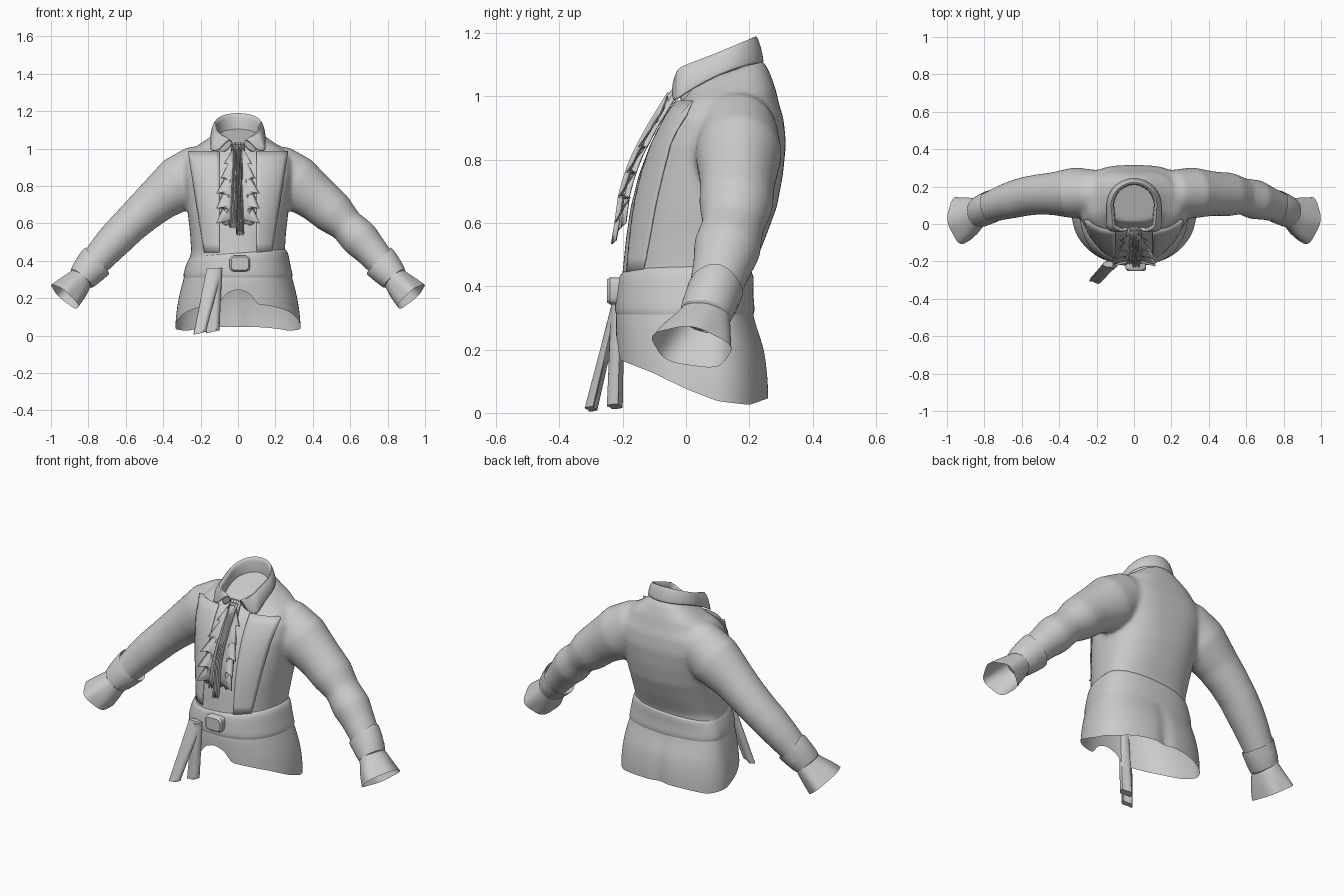
import bpy, bmesh, math
from mathutils import Vector

if "Cube" in bpy.data.objects:
    bpy.data.objects.remove(bpy.data.objects["Cube"])

cloth = bpy.data.materials.new("grey_cloth")
cloth.diffuse_color = (0.6, 0.6, 0.6, 1)
cloth.use_nodes = True
cloth.node_tree.nodes["Principled BSDF"].inputs["Base Color"].default_value = cloth.diffuse_color

def loft(name, rows, closed=True, subdiv=1, caps=False, thick=0):
    """Skin a list of equally long point rows."""
    bm = bmesh.new()
    vs = [[bm.verts.new(p) for p in r] for r in rows]
    n = len(rows[0])
    for a, b in zip(vs, vs[1:]):
        for i in range(n if closed else n - 1):
            j = (i + 1) % n
            bm.faces.new((a[i], a[j], b[j], b[i]))
    if caps:
        bm.faces.new(vs[0])
        bm.faces.new(vs[-1])
    bmesh.ops.recalc_face_normals(bm, faces=bm.faces)
    me = bpy.data.meshes.new(name)
    bm.to_mesh(me)
    bm.free()
    me.materials.append(cloth)
    ob = bpy.data.objects.new(name, me)
    bpy.context.collection.objects.link(ob)
    if thick:
        m = ob.modifiers.new("thickness", 'SOLIDIFY')
        m.thickness, m.offset = thick, 0
    if subdiv:
        ob.modifiers.new("smooth", 'SUBSURF').levels = subdiv
        ob.modifiers["smooth"].render_levels = subdiv
    bpy.ops.object.select_all(action='DESELECT')
    ob.select_set(True)
    bpy.context.view_layer.objects.active = ob
    bpy.ops.object.shade_smooth_by_angle(angle=math.radians(40))
    return ob

def lerp_table(tab, t):
    if t <= tab[0][0]:
        return tab[0][1:]
    for a, b in zip(tab, tab[1:]):
        if t <= b[0]:
            k = (t - a[0]) / (b[0] - a[0])
            return [p + (q - p) * k for p, q in zip(a[1:], b[1:])]
    return tab[-1][1:]

# Torso profile: height, half width, front y, back y, squareness of the back
BODY = [(0.02, .335, -.205, .262, 2.3), (.1, .333, -.215, .262, 2.3), (.2, .318, -.22, .25, 2.3),
        (.3, .293, -.222, .215, 2.3), (.38, .268, -.21, .2, 2.3), (.45, .25, -.2, .208, 2.3),
        (.55, .257, -.19, .25, 2.4), (.65, .268, -.175, .287, 2.5), (.75, .278, -.15, .306, 2.7),
        (.85, .29, -.112, .316, 3), (.93, .285, -.07, .308, 3), (1.0, .24, -.02, .283, 2.7),
        (1.04, .175, .0, .262, 2.4), (1.07, .13, .005, .242, 2.3)]
YC, N = 0.08, 2.3

def body_point(z, a, grow=0):
    rx, yf, yb, nb = lerp_table(BODY, z)
    c, s = math.cos(a), math.sin(a)
    e = 2 / (nb if s > 0 else N)
    x = (rx + grow) * math.copysign(abs(c) ** e, c)
    r = (yb - YC if s > 0 else YC - yf) + grow
    y = YC + r * math.copysign(abs(s) ** e, s)
    if z > .96:                       # neck opening leans forward
        z += min(1, (z - .96) / .1) * .36 * (y - .12)
    return Vector((x, y, z))

def front_y(x, z):
    rx, yf = lerp_table(BODY, z)[:2]
    q = min(abs(x) / rx, .96)
    return YC - (YC - yf) * (1 - q ** N) ** (1 / N)

SEG = 72
ANG = [2 * math.pi * i / SEG for i in range(SEG)]
HEM = [(-.23, .175), (-.2, .165), (-.1, .125), (0, .075), (.1, .037), (.2, .025), (.27, .05)]

# Skirt with a curved hem, open at the front centre
rows = []
for k in range(8):
    row = []
    for a in ANG:
        p = body_point(.1, a)
        h = lerp_table(HEM, p.y)[0]
        if p.y < 0 and abs(p.x) < .1:
            h = .25 - .35 * abs(p.x)
        z = h + (.39 - h) * k / 7
        q = body_point(z, a)
        if q.y > 0:                   # crease down the back of the skirt
            q.y -= .02 * math.exp(-(q.x / .03) ** 2) * (1 - k / 7)
        row.append(q)
    rows.append(row)
loft("skirt", rows)

# Upper body, closed at the neck; the sleeves are fused to it below
body = loft("upper_body", [[body_point(z, a) for a in ANG] for z in
            (.37, .4, .45, .5, .55, .6, .65, .7, .75, .8, .85, .89, .93, .97, 1.0, 1.02, 1.04, 1.072)],
            subdiv=0, caps=True)

# Sash wrapped around the waist
sash = [(.31, .0), (.325, .008), (.37, .01), (.41, .011), (.435, .008), (.445, -.004)]
loft("waist_sash", [[body_point(z, a, g) + Vector((0, 0, .02 * math.cos(a) * (z > .4)))
                     for a in ANG] for z, g in sash])

# Buckle: rounded plate on the sash
def rounded(cx, cz, rx, rz, y):
    return [(cx + rx * math.copysign(abs(math.cos(a)) ** .45, math.cos(a)), y,
             cz + rz * math.copysign(abs(math.sin(a)) ** .45, math.sin(a))) for a in ANG[::3]]
loft("buckle", [rounded(.01, .385, .055, .043, -.2), rounded(.01, .385, .055, .043, -.24),
                rounded(.01, .385, .046, .035, -.25)], subdiv=0, caps=True)

# Sleeves: centre x, y, z, depth radius, section radius
SLEEVE = [(.1, .165, .93, .09, .1), (.21, .165, .885, .125, .137), (.31, .166, .815, .137, .15),
          (.37, .164, .77, .127, .135), (.43, .162, .725, .115, .12), (.51, .158, .655, .108, .108),
          (.58, .148, .59, .105, .1), (.65, .13, .52, .1, .097), (.71, .112, .455, .092, .09),
          (.77, .09, .385, .083, .08), (.85, .055, .29, .075, .065)]
CUFF = [(.80, .085, .345, .08, .074), (.745, .1, .41, .088, .102), (.79, .082, .36, .086, .092),
        (.845, .055, .295, .084, .077), (.84, .06, .30, .06, .055)]
FRILL = [(.825, .065, .32, .075, .062), (.857, .05, .28, .092, .075), (.885, .033, .25, .11, .085),
         (.924, .018, .208, .126, .094)]

def tube(name, path, s, bulge=None, frill=0, flare=None, axis=None, **kw):
    out, n = [], 32
    for k, (x, y, z, ry, rn) in enumerate(path):
        a, b = Vector(path[max(k - 1, 0)][:3]), Vector(path[min(k + 1, len(path) - 1)][:3])
        t = axis or (b - a).normalized()
        nrm = Vector((-t.z, 0, t.x)).normalized()
        bi = t.cross(nrm)
        f = bulge[k] if bulge else 1
        ring = []
        for i in range(n):
            u = 2 * math.pi * i / n
            w = 1 + frill * k / len(path) * math.cos(5 * u)
            p = Vector((x, y, z)) + (nrm * rn * math.cos(u) + bi * ry * math.sin(u)) * f * w
            if flare and k == flare:  # pointed outer edge of the cuff
                p -= t * .035 * max(0, math.cos(u)) ** 3
            ring.append((p.x * s, p.y, p.z))
        out.append(ring)
    return loft(name, out, **kw)

ARM = Vector((.64, -.18, -.74)).normalized()
sleeves = []
for s, side in ((1, "left"), (-1, "right")):
    puff = (1, 1, 1, 1.0, 1.03, 1.08, .93, 1.07, 1.0, 1, 1) if s > 0 else None
    sleeves.append(tube(side + "_sleeve", SLEEVE, s, puff, subdiv=0, caps=True))
    tube(side + "_cuff", CUFF, s, flare=1, axis=ARM)
    tube(side + "_wrist_frill", FRILL, s, frill=.07, axis=ARM)

# Fuse body and sleeves into one smooth coat, then reopen waist and wrists
bpy.ops.object.select_all(action='DESELECT')
for ob in [body] + sleeves:
    ob.select_set(True)
bpy.context.view_layer.objects.active = body
bpy.ops.object.join()
body.name = "coat_body_and_sleeves"
fuse = body.modifiers.new("fuse", 'REMESH')
fuse.mode, fuse.voxel_size = 'VOXEL', .011
blend = body.modifiers.new("blend", 'SMOOTH')
blend.factor, blend.iterations = .5, 14
for m in ("fuse", "blend"):
    bpy.ops.object.modifier_apply(modifier=m)
bm = bmesh.new()
bm.from_mesh(body.data)
def is_opening(f):
    c, n = f.calc_center_median(), f.normal
    out = Vector((ARM.x * math.copysign(1, c.x), ARM.y, ARM.z))
    return (c.z < .4 and abs(c.x) < .3 and n.z < -.6) or (abs(c.x) > .8 and n.dot(out) > .7)
bmesh.ops.delete(bm, geom=[f for f in bm.faces if is_opening(f)], context='FACES')
bm.to_mesh(body.data)
bm.free()
body.data.materials.clear()
body.data.materials.append(cloth)
bpy.ops.object.shade_smooth()

# Folded collar: horseshoe with stand, fold and falling edge, ending in front wings
def collar_column(t):
    g = math.copysign(1, t)
    if abs(t) > .999:
        return [(g * .02, -.018, 1.02), (g * .03, -.03, 1.045), (g * .045, -.042, 1.045),
                (g * .075, -.046, 1.015), (g * .11, -.042, .983)]
    a = min(abs(t) / .6, 1) * math.pi / 2
    run = max(0, abs(t) - .6) / .33 * .13     # straight sides towards the front
    c, s = math.cos(a), math.sin(a) * g
    y = .1 + .145 * c - run
    u = (.245 - y) / .275
    top, low = 1.195 - .1 * u, 1.105 - .04 * u - .08 * u * u
    narrow = 1 - run * .9
    return [(.108 * s * narrow, .1 + .11 * c - run * .9, low - .03),
            (.112 * s * narrow, .1 + .115 * c - run * .95, top - .012),
            (.122 * s * narrow, .1 + .122 * c - run, top),
            (.138 * s, .1 + .134 * c - run, (top + low) / 2 + .01), (.147 * s, y, low)]
loft("collar", [collar_column(i / 14) for i in range(-14, 15)], closed=False, thick=.006)

# Waistcoat lapels: thin panels with upper corners standing off the chest
for s, side in ((1, "left"), (-1, "right")):
    rows = []
    for j in range(13):
        v = j / 12
        z = .445 + .54 * v
        x0, x1 = .1, .18 + .088 * v
        row = []
        for i in range(9):
            x = x0 + (x1 - x0) * i / 8
            lift = .002 + .018 * v * v * (.3 + .7 * i / 8)
            row.append((s * x, front_y(x, z) - lift, z))
        rows.append(row)
    loft(side + "_lapel", rows, closed=False, subdiv=0, thick=.004)

# Neck cloth: pleated centre strips and zigzag ruffles on both sides
def jabot_y(z):
    return lerp_table([(.53, -.212), (.6, -.198), (.7, -.185), (.8, -.152), (.9, -.1),
                       (1.03, -.02)], z)[0]
def strip(name, x1, w0, w1, z0, z1, lift):
    rows = []
    for j in range(11):
        v = j / 10
        z, cx, w = z0 + (z1 - z0) * v, x1 * v, w0 + (w1 - w0) * v
        rows.append([(cx + w * (i / 4 - 1), jabot_y(z) - lift - (.014 if i % 2 else 0),
                      z - (.012 if i % 2 and j == 10 else 0)) for i in range(9)])
    loft(name, rows, closed=False, subdiv=0, thick=.004)
strip("neck_cloth_back", 0, .03, .085, 1.03, .6, -.008)
strip("neck_cloth_middle", -.015, .022, .032, 1.02, .585, .004)
strip("neck_cloth_front", .012, .014, .02, 1.01, .545, .012)
for s, side in ((1, "left"), (-1, "right")):
    rows = []
    for j in range(10):
        v = j / 9
        z = .98 - .36 * v
        fold = 1 if j % 2 else -1
        out = .045 + .055 * min(1, v * 1.8) + .016 * fold
        rows.append([(s * (.025 + (out - .025) * u),
                      jabot_y(z) - .008 - .022 * u * fold * min(1, v * 3),
                      z - .02 * u * fold) for u in (0, .35, .7, 1)])
    loft(side + "_ruffle", rows, closed=False, subdiv=0, thick=.004)

# Hanging sash tails, wavy in section
def tail(name, top, bottom, w0, w1, d):
    rows = []
    for j in range(9):
        v = j / 8
        c = Vector(top).lerp(Vector(bottom), v)
        w = w0 + (w1 - w0) * v
        rows.append([c + Vector((w * math.cos(a), d * math.sin(a) + .006 * v * math.cos(3 * a),
                                 .008 * math.cos(a) * v)) for a in ANG[::4]])
    loft(name, rows, subdiv=0, caps=True)
tail("outer_sash_tail", (-.125, -.215, .36), (-.205, -.3, .012), .042, .034, .016)
tail("inner_sash_tail", (-.115, -.215, .35), (-.135, -.225, .02), .03, .036, .022)
